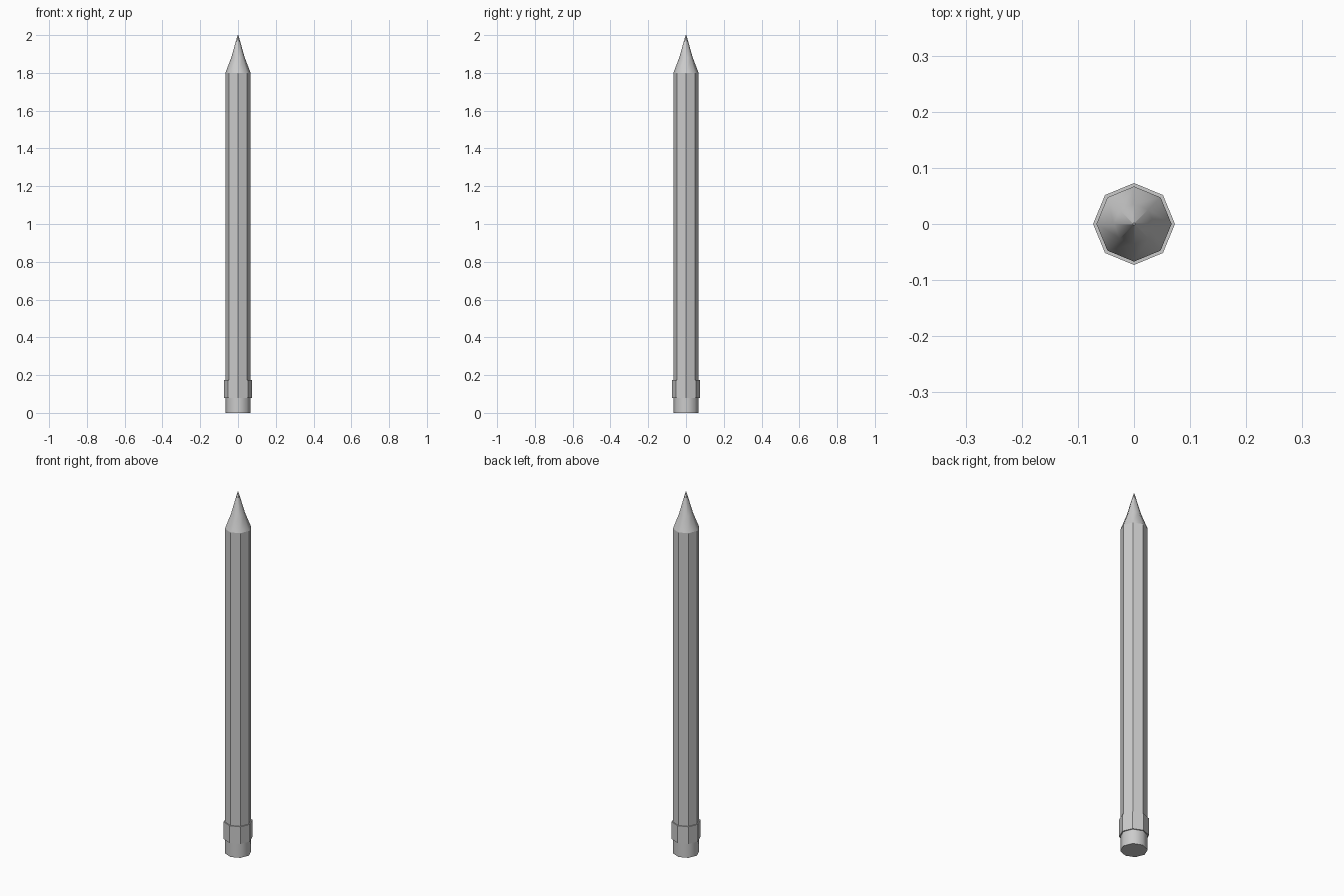
import bpy, bmesh, math

if "Cube" in bpy.data.objects:
    bpy.data.objects.remove(bpy.data.objects["Cube"])

SIDES = 8


def lathe(name, profile, smooth_angle=None):
    """Eight-sided closed solid from (radius, height) rings, corners on the axes."""
    bm = bmesh.new()
    rings = []
    for r, z in profile:
        rings.append([bm.verts.new((r * math.cos(math.tau * i / SIDES),
                                    r * math.sin(math.tau * i / SIDES), z))
                      for i in range(SIDES)])
    for lo, hi in zip(rings, rings[1:]):
        for i in range(SIDES):
            j = (i + 1) % SIDES
            bm.faces.new((lo[i], lo[j], hi[j], hi[i]))
    bm.faces.new(rings[0][::-1])
    bm.faces.new(rings[-1])
    mesh = bpy.data.meshes.new(name)
    bm.to_mesh(mesh)
    bm.free()
    ob = bpy.data.objects.new(name, mesh)
    bpy.context.collection.objects.link(ob)
    if smooth_angle:
        bpy.ops.object.select_all(action='DESELECT')
        ob.select_set(True)
        bpy.context.view_layer.objects.active = ob
        bpy.ops.object.shade_smooth_by_angle(angle=math.radians(smooth_angle))
    return ob


# Rounded-shaded end plug
lathe("end_plug", [(0.067, 0.0), (0.067, 0.085)], 50)

# Raised collar band
lathe("collar", [(0.073, 0.08), (0.073, 0.175)])

# Long octagonal shaft
lathe("shaft", [(0.067, 0.17), (0.067, 1.80)])

# Sharpened point, slightly hollow in profile
lathe("point", [(0.067, 1.80), (0.036, 1.88), (0.002, 2.0)], 50)
